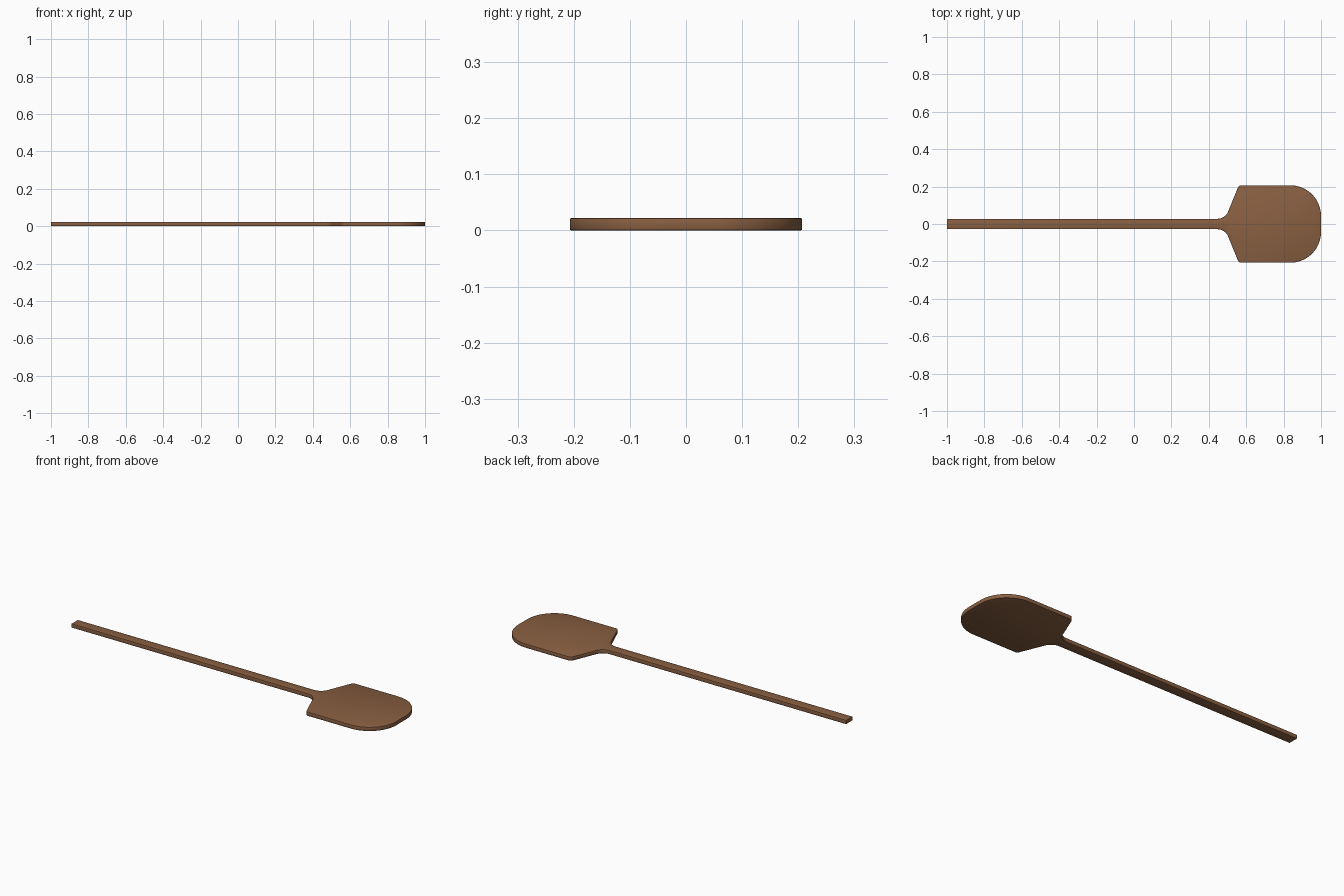
import bpy, bmesh, math

if "Cube" in bpy.data.objects:
    bpy.data.objects.remove(bpy.data.objects["Cube"])

T = 0.022  # board thickness

wood = bpy.data.materials.new("brown wood")
wood.diffuse_color = (0.25, 0.115, 0.053, 1)
wood.use_nodes = True
wood.node_tree.nodes["Principled BSDF"].inputs["Base Color"].default_value = wood.diffuse_color


def arc(cx, cy, r, a0, a1, n):
    return [(cx + r * math.cos(math.radians(a0 + (a1 - a0) * i / n)),
             cy + r * math.sin(math.radians(a0 + (a1 - a0) * i / n))) for i in range(n + 1)]


# Upper half of the outline, from handle end to blade tip
slope = 69
half = [(-1.0, 0.028)]
half += arc(0.447, 0.088, 0.06, 270, 270 + slope, 8)       # neck fillet
half += arc(0.574, 0.187, 0.02, 90 + slope, 90, 5)         # shoulder
half += arc(0.835, 0.042, 0.165, 90, 0, 16)                # rounded tip
outline = half + [(x, -y) for x, y in reversed(half)]

# One flat board: handle and blade
bm = bmesh.new()
face = bm.faces.new([bm.verts.new((x, y, 0)) for x, y in reversed(outline)])
ext = bmesh.ops.extrude_face_region(bm, geom=[face])
bmesh.ops.translate(bm, vec=(0, 0, T), verts=[v for v in ext["geom"] if isinstance(v, bmesh.types.BMVert)])
bmesh.ops.recalc_face_normals(bm, faces=bm.faces)

# Softened rims
rims = [e for e in bm.edges if abs(e.verts[0].co.z - e.verts[1].co.z) < 1e-6]
bmesh.ops.bevel(bm, geom=rims, offset=0.0025, segments=2, profile=0.5, affect='EDGES')

me = bpy.data.meshes.new("peel")
bm.to_mesh(me)
bm.free()
me.materials.append(wood)
ob = bpy.data.objects.new("peel_board", me)
bpy.context.collection.objects.link(ob)
bpy.context.view_layer.objects.active = ob
ob.select_set(True)
bpy.ops.object.shade_smooth_by_angle(angle=math.radians(30))
